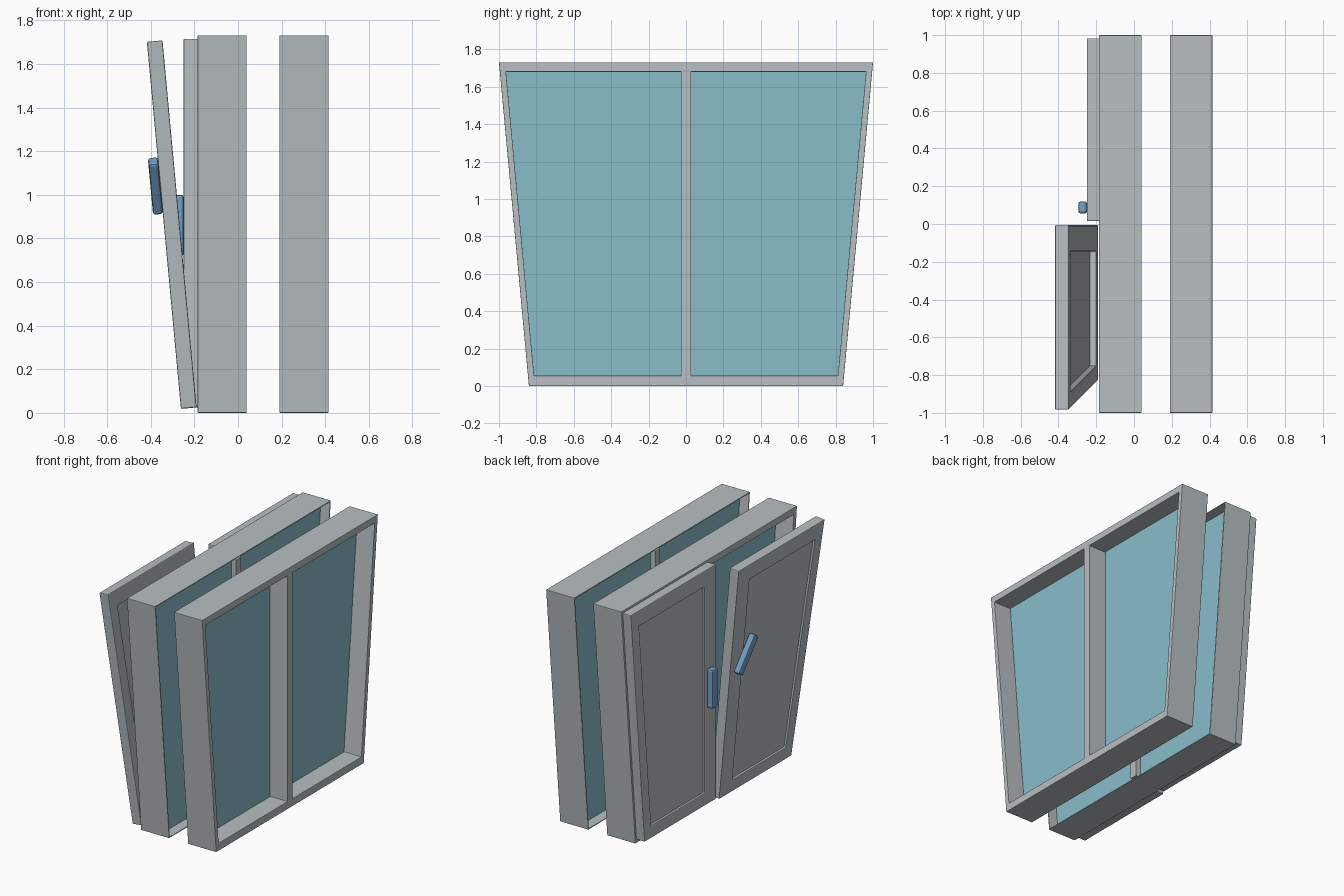
import bpy, bmesh
from math import radians
from mathutils import Matrix

cube = bpy.data.objects.get("Cube")
if cube:
    bpy.data.objects.remove(cube, do_unlink=True)

HEIGHT = 1.73


def material(name, rgb):
    m = bpy.data.materials.new(name)
    m.use_nodes = True
    m.diffuse_color = (*rgb, 1)
    m.node_tree.nodes["Principled BSDF"].inputs["Base Color"].default_value = (*rgb, 1)
    return m


GREY = material("frame grey", (0.48, 0.52, 0.54))
GLASS = material("glass blue", (0.25, 0.51, 0.59))
BLUE = material("handle blue", (0.17, 0.36, 0.58))


def half_width(z):
    return 0.84 + 0.16 * z / HEIGHT


def finish(name, bm, mat, matrix=None, bevel=0):
    if matrix:
        bm.transform(matrix)
    bmesh.ops.recalc_face_normals(bm, faces=bm.faces)
    mesh = bpy.data.meshes.new(name)
    bm.to_mesh(mesh)
    bm.free()
    mesh.materials.append(mat)
    ob = bpy.data.objects.new(name, mesh)
    bpy.context.collection.objects.link(ob)
    if bevel:
        mod = ob.modifiers.new("soft edges", "BEVEL")
        mod.width = bevel
        mod.segments = 2
    return ob


def outline(z0, z1, side, inner=None, sign=1):
    """Four (y, z) corners with slanted outer sides; inner is the upright edge of a half."""
    pts = []
    for z, outer_first in ((z0, False), (z1, True)):
        outer = half_width(z) - side
        other = -outer if inner is None else inner
        pair = [(other, z), (outer, z)]
        pts += pair[::-1] if outer_first else pair
    return [(sign * y, z) for y, z in pts]


def ring(name, section, **kw):
    """Closed band through a cycle of (x, outline) stations."""
    bm = bmesh.new()
    loops = [[bm.verts.new((x, y, z)) for y, z in pts] for x, pts in section]
    for a, b in zip(loops, loops[1:] + loops[:1]):
        for i in range(4):
            j = (i + 1) % 4
            bm.faces.new((a[i], a[j], b[j], b[i]))
    return finish(name, bm, GREY, **kw)


def plate(name, pts, x0, x1, mat, **kw):
    bm = bmesh.new()
    a, b = [[bm.verts.new((x, y, z)) for y, z in pts] for x in (x0, x1)]
    bm.faces.new(a)
    bm.faces.new(b)
    for i in range(4):
        j = (i + 1) % 4
        bm.faces.new((a[i], a[j], b[j], b[i]))
    return finish(name, bm, mat, **kw)


# Two fixed frames: bordered outer face, thin-walled open inner face
def fixed_frame(label, face, back):
    d = 1 if back > face else -1
    mid = face + d * 0.14
    outer = outline(0, HEIGHT, 0)
    opening = outline(0.055, 1.68, 0.033)
    shell = outline(0.008, HEIGHT - 0.008, 0.008)
    ring(label + "_frame", [(face, outer), (face, opening), (mid, opening),
                            (mid, shell), (back, shell), (back, outer)], bevel=0.003)
    plate(label + "_glass", shell, mid, mid + d * 0.012, GLASS)
    bar = [(-0.028, 0.05), (0.028, 0.05), (0.028, 1.685), (-0.028, 1.685)]
    plate(label + "_mullion", bar, face + d * 0.001, mid + d * 0.05, GREY)


fixed_frame("outer", 0.415, 0.19)
fixed_frame("inner", -0.185, 0.04)


# Sash with recessed panel and turning handle, tilted about its bottom edge
def sash(label, sign, hinge_x, tilt, gap, turn):
    low, depth = 0.025, 0.072
    place = (Matrix.Translation((hinge_x, 0, low)) @ Matrix.Rotation(radians(-tilt), 4, "Y")
             @ Matrix.Translation((0, 0, -low)))
    outer = outline(low, 1.715, 0.015, gap, sign)
    opening = outline(low + 0.09, 1.6, 0.1, 0.145, sign)
    ring(label + "_sash", [(0, outer), (0, opening), (-depth, opening), (-depth, outer)],
         matrix=place, bevel=0.006)
    plate(label + "_panel", opening, -0.035, -depth + 0.015, GREY, matrix=place)

    # Handle lever hangs from its pivot before turning
    bm = bmesh.new()
    bmesh.ops.create_cube(bm, size=1)
    bm.transform(Matrix.Translation((-depth - 0.022, 0, -0.105)) @ Matrix.Diagonal((0.046, 0.064, 0.28, 1)))
    pivot = Matrix.Translation((0, sign * 0.0875, 0.965)) @ Matrix.Rotation(radians(turn), 4, "X")
    finish(label + "_handle", bm, BLUE, matrix=place @ pivot, bevel=0.012)


sash("closed", 1, -0.178, 0, 0.015, 0)
sash("tilted", -1, -0.19, 5.3, 0.004, -147)
